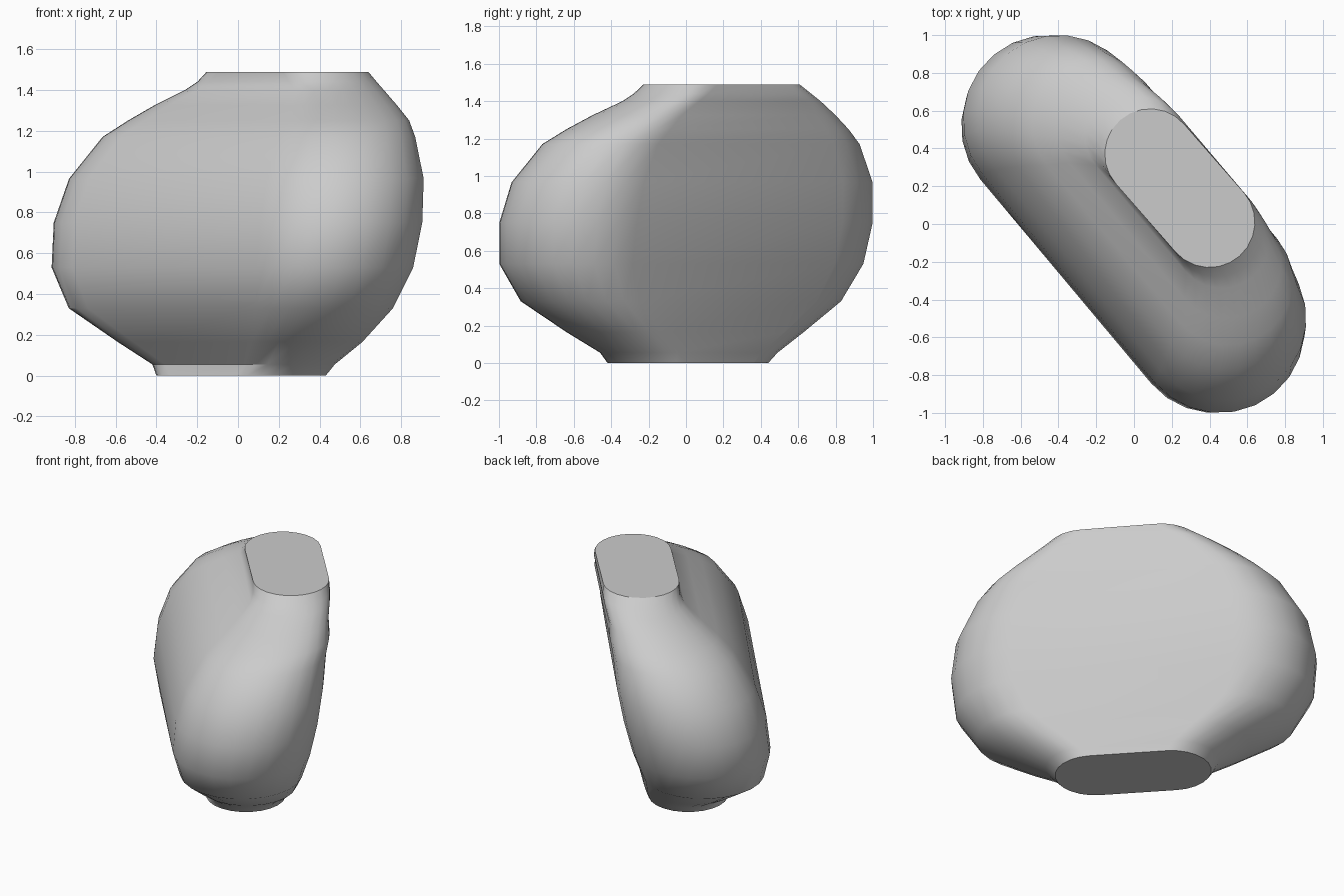
import bpy
import bmesh
from math import pi, cos, sin, atan2, radians

if "Cube" in bpy.data.objects:
    bpy.data.objects.remove(bpy.data.objects["Cube"], do_unlink=True)

grey = bpy.data.materials.new("light grey")
grey.use_nodes = True
colour = (0.6, 0.6, 0.6, 1)
grey.diffuse_color = colour
grey.node_tree.nodes["Principled BSDF"].inputs["Base Color"].default_value = colour

# Slot-shaped sections: height, x min, x max, y min, y max, end radius
SECTIONS = [
    (0, -.40, .43, -.42, .44, .25),
    (.055, -.42, .475, -.46, .49, .25),
    (.165, -.59, .61, -.64, .63, .31),
    (.33, -.83, .76, -.885, .83, .385),
    (.53, -.915, .86, -1, .95, .435),
    (.75, -.905, .905, -1, 1, .45),
    (.965, -.83, .912, -.935, 1, .435),
    (1.17, -.665, .87, -.77, .93, .38),
    (1.25, -.54, .84, -.64, .87, .34),
    (1.325, -.41, .78, -.50, .80, .29),
    (1.40, -.26, .715, -.34, .72, .25),
    (1.44, -.20, .68, -.28, .67, .243),
    (1.488, -.155, .64, -.23, .61, .24),
]
ARC = 12


def slot_ring(bm, z, x0, x1, y0, y1, r):
    """Two half circles joined by straight sides, running diagonally."""
    ends = [(x1 - r, y0 + r), (x0 + r, y1 - r)]
    axis = atan2(ends[0][1] - ends[1][1], ends[0][0] - ends[1][0])
    ring = []
    for k, (cx, cy) in enumerate(ends):
        for i in range(ARC + 1):
            a = axis + k * pi - pi / 2 + pi * i / ARC
            ring.append(bm.verts.new((cx + r * cos(a), cy + r * sin(a), z)))
    return ring


# Loft the sections into a closed body with flat ends
bm = bmesh.new()
rings = [slot_ring(bm, *s) for s in SECTIONS]
for low, high in zip(rings, rings[1:]):
    for i in range(len(low)):
        j = (i + 1) % len(low)
        bm.faces.new((low[i], low[j], high[j], high[i]))
bm.faces.new(rings[0][::-1])
bm.faces.new(rings[-1])
mesh = bpy.data.meshes.new("leaning_body")
bm.to_mesh(mesh)
bm.free()

body = bpy.data.objects.new("leaning_body", mesh)
bpy.context.collection.objects.link(body)
mesh.materials.append(grey)
bpy.ops.object.select_all(action="DESELECT")
body.select_set(True)
bpy.context.view_layer.objects.active = body
bpy.ops.object.shade_smooth_by_angle(angle=radians(30))
